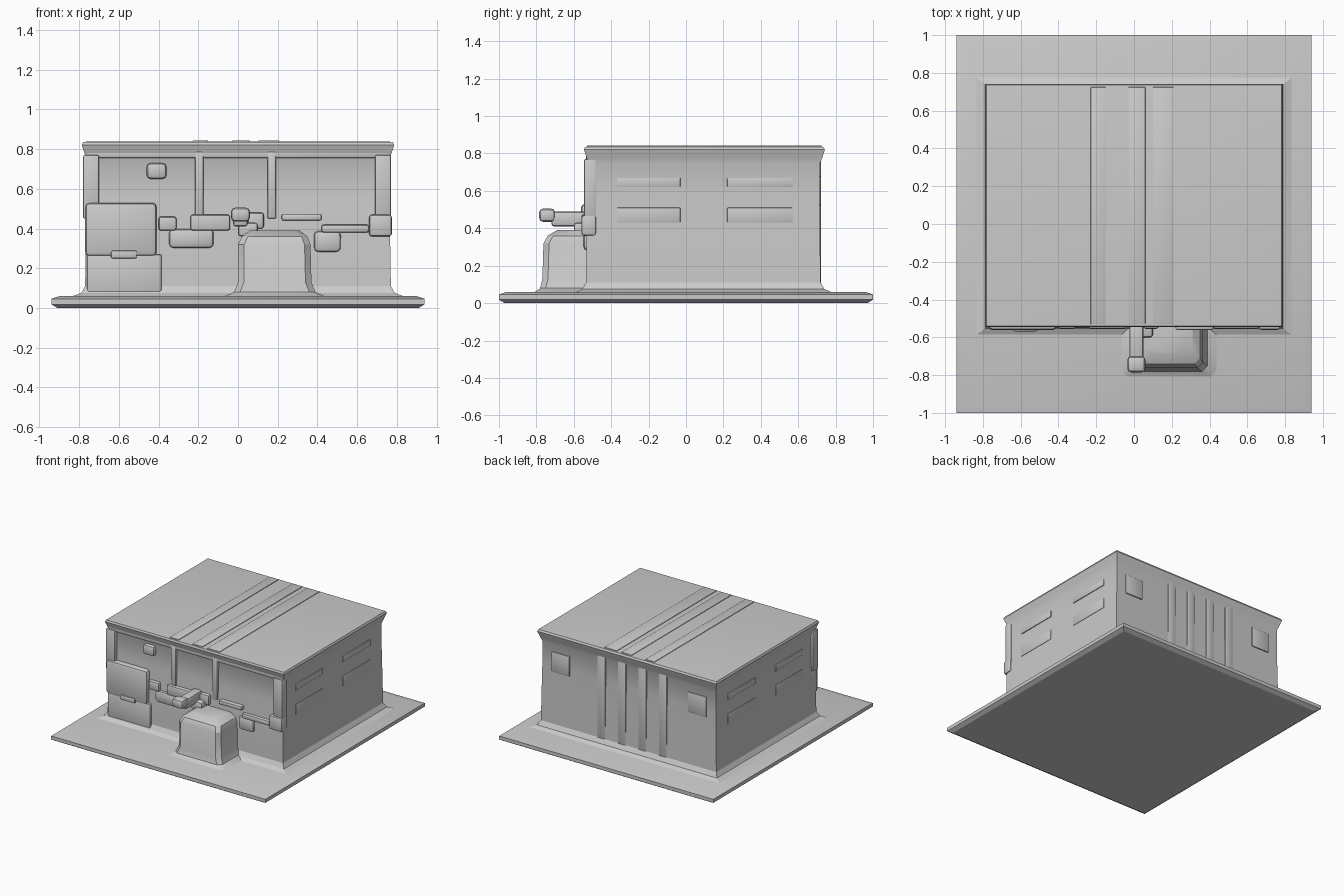
import bpy, bmesh, math


def finish(name, bm, bevel=0.0):
    bmesh.ops.recalc_face_normals(bm, faces=bm.faces[:])
    if bevel:
        bmesh.ops.bevel(bm, geom=bm.edges[:], offset=bevel, segments=2,
                        profile=0.5, affect='EDGES')
    me = bpy.data.meshes.new(name)
    bm.to_mesh(me)
    bm.free()
    ob = bpy.data.objects.new(name, me)
    bpy.context.collection.objects.link(ob)
    me.shade_smooth()
    me.set_sharp_from_angle(angle=math.radians(28))
    return ob


def box(name, x0, x1, y0, y1, z0, z1, bevel=0.008):
    bm = bmesh.new()
    bmesh.ops.create_cube(bm, size=1)
    for v in bm.verts:
        v.co = ((x0 + x1) / 2 + v.co.x * (x1 - x0),
                (y0 + y1) / 2 + v.co.y * (y1 - y0),
                (z0 + z1) / 2 + v.co.z * (z1 - z0))
    return finish(name, bm, bevel)


def loft(name, rings, corner=0.0, bottom=False):
    """Stack rectangles (z, x0, x1, y0, y1), optionally with cut corners."""
    bm = bmesh.new()
    loops = []
    for z, x0, x1, y0, y1 in rings:
        c = corner
        if c:
            pts = [(x0 + c, y0), (x1 - c, y0), (x1, y0 + c), (x1, y1 - c),
                   (x1 - c, y1), (x0 + c, y1), (x0, y1 - c), (x0, y0 + c)]
        else:
            pts = [(x0, y0), (x1, y0), (x1, y1), (x0, y1)]
        loops.append([bm.verts.new((x, y, z)) for x, y in pts])
    n = len(loops[0])
    for a, b in zip(loops, loops[1:]):
        for i in range(n):
            j = (i + 1) % n
            bm.faces.new((a[i], a[j], b[j], b[i]))
    bm.faces.new(loops[-1])
    if bottom:
        bm.faces.new(loops[0][::-1])
    return finish(name, bm)


# Ground slab with softened rim
loft("base_plate", [(0.0, -0.91, 0.91, -0.97, 0.97),
                    (0.018, -0.94, 0.94, -1.0, 1.0),
                    (0.046, -0.94, 0.94, -1.0, 1.0),
                    (0.06, -0.90, 0.90, -0.96, 0.96)], bottom=True)

# Main building with flared foot and overhanging roof rim
loft("building_body", [(0.058, -0.84, 0.84, -0.59, 0.78),
                       (0.075, -0.79, 0.79, -0.555, 0.74),
                       (0.11, -0.77, 0.77, -0.535, 0.72),
                       (0.42, -0.765, 0.765, -0.53, 0.715),
                       (0.56, -0.762, 0.762, -0.518, 0.713),
                       (0.74, -0.762, 0.762, -0.515, 0.713),
                       (0.775, -0.772, 0.772, -0.53, 0.728),
                       (0.82, -0.787, 0.787, -0.545, 0.742),
                       (0.835, -0.780, 0.780, -0.54, 0.735),
                       (0.838, -0.76, 0.76, -0.52, 0.715)])

# Low roof ridges
for i, (x0, x1) in enumerate([(-0.23, -0.15), (-0.03, 0.06), (0.10, 0.21)]):
    box(f"roof_ridge_{i}", x0, x1, -0.53, 0.725, 0.825, 0.843, 0.004)

# Upper facade uprights and panels
for i, x in enumerate([-0.195, 0.17]):
    box(f"facade_upright_{i}", x - 0.022, x + 0.022, -0.535, -0.48, 0.45, 0.79)
for i, x in enumerate([-0.745, 0.725]):
    box(f"corner_post_{i}", x - 0.035, x + 0.045, -0.545, -0.48, 0.45, 0.77)
box("facade_top_rail", -0.765, 0.765, -0.532, -0.48, 0.755, 0.80)
box("hanging_lamp", -0.46, -0.36, -0.545, -0.48, 0.65, 0.73, 0.02)

# Horizontal ledge across the middle, in short pieces
for i, (x0, x1, z0, z1) in enumerate([(-0.40, -0.31, 0.39, 0.46),
                                      (-0.24, -0.04, 0.39, 0.47),
                                      (0.05, 0.13, 0.40, 0.48),
                                      (0.42, 0.66, 0.38, 0.42)]):
    box(f"ledge_{i}", x0, x1, -0.555, -0.49, z0, z1, 0.012)
box("sign_bar", 0.22, 0.42, -0.56, -0.49, 0.44, 0.472)
box("corner_bracket", 0.66, 0.775, -0.56, -0.48, 0.36, 0.47, 0.015)
box("wall_bulge_left", -0.35, -0.12, -0.55, -0.49, 0.30, 0.40, 0.025)
box("wall_bulge_right", 0.38, 0.52, -0.55, -0.49, 0.28, 0.39, 0.025)

# Left window bay and the plinth under it
box("window_bay", -0.77, -0.41, -0.562, -0.48, 0.26, 0.53, 0.022)
box("window_sill", -0.64, -0.51, -0.568, -0.49, 0.25, 0.29)
box("bay_plinth", -0.76, -0.385, -0.55, -0.48, 0.05, 0.27)

# Projecting porch block with flared foot
loft("porch_block", [(0.058, -0.07, 0.44, -0.81, -0.50),
                     (0.08, -0.02, 0.39, -0.78, -0.50),
                     (0.13, 0.0, 0.37, -0.768, -0.50),
                     (0.32, 0.0, 0.365, -0.762, -0.50),
                     (0.36, 0.02, 0.35, -0.74, -0.50),
                     (0.39, 0.06, 0.31, -0.69, -0.50)], corner=0.03)

# Beam above the porch with a flared tip
box("porch_beam", -0.025, 0.05, -0.72, -0.48, 0.41, 0.49, 0.015)
box("beam_tip", -0.035, 0.06, -0.785, -0.70, 0.435, 0.505, 0.02)
box("beam_support", 0.0, 0.10, -0.60, -0.49, 0.36, 0.43, 0.015)

# Faint raised bands on the side walls
for side, s in (("left", -1), ("right", 1)):
    for i, (y0, y1) in enumerate([(-0.37, -0.03), (0.22, 0.57)]):
        for z0, z1 in [(0.62, 0.67), (0.43, 0.51)]:
            xs = sorted((s * 0.74, s * 0.768))
            box(f"{side}_band_{i}", *xs, y0, y1, z0, z1, 0.004)

# Back wall ribs and small end panels
for i, x in enumerate([-0.30, -0.12, 0.06, 0.24]):
    box(f"back_rib_{i}", x - 0.035, x + 0.035, 0.69, 0.721, 0.10, 0.76, 0.005)
for i, x in enumerate([-0.60, 0.60]):
    box(f"back_panel_{i}", x - 0.08, x + 0.08, 0.69, 0.722, 0.52, 0.68, 0.006)
